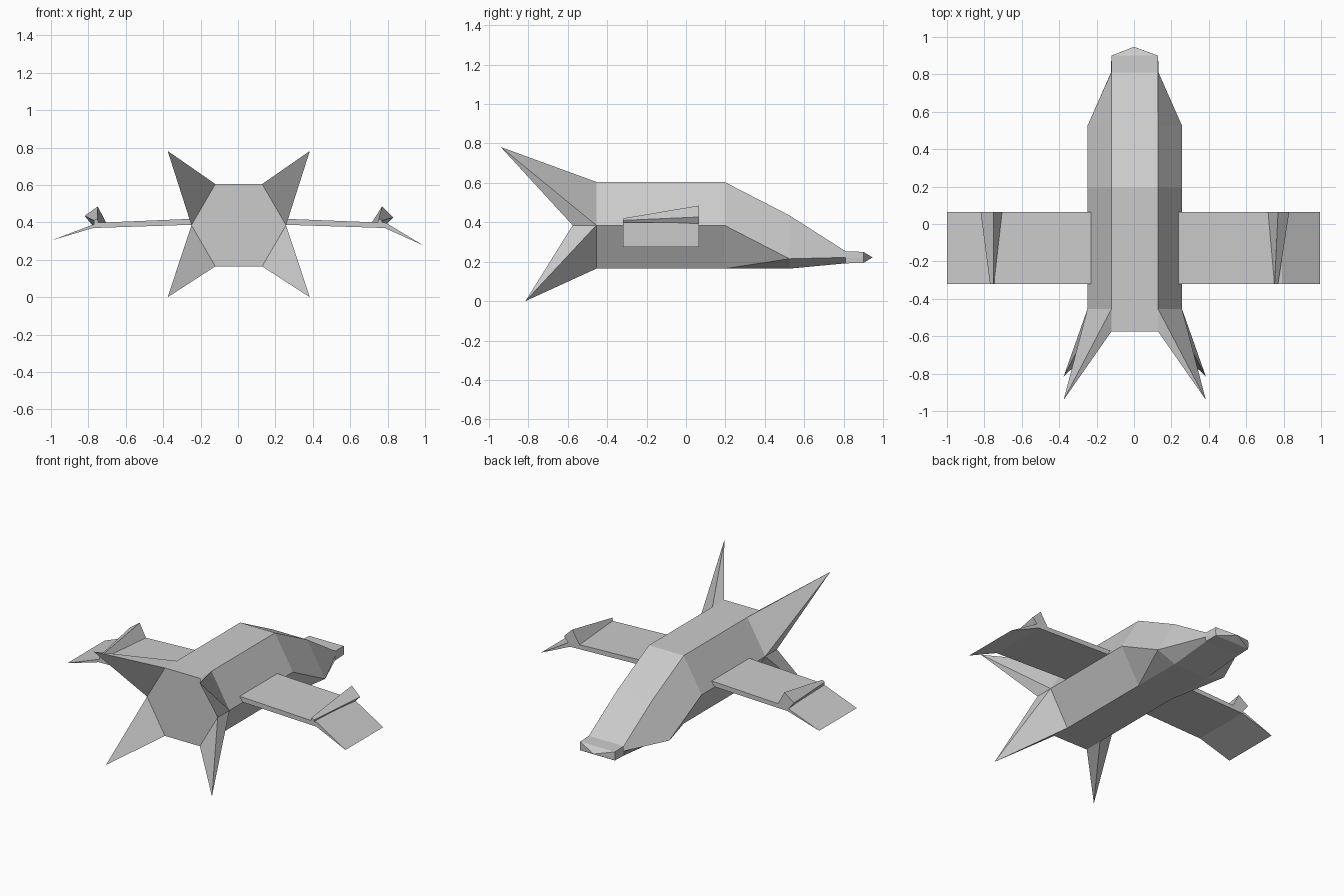
import bpy, bmesh
from mathutils import Vector

if "Cube" in bpy.data.objects:
    bpy.data.objects.remove(bpy.data.objects["Cube"])


def finish(bm, name):
    bmesh.ops.recalc_face_normals(bm, faces=bm.faces)
    mesh = bpy.data.meshes.new(name)
    bm.to_mesh(mesh)
    bm.free()
    obj = bpy.data.objects.new(name, mesh)
    bpy.context.collection.objects.link(obj)
    return obj


def loft(name, near, far):
    """Solid between two matching profiles."""
    bm = bmesh.new()
    a = [bm.verts.new(p) for p in near]
    b = [bm.verts.new(p) for p in far]
    n = len(a)
    for i in range(n):
        j = (i + 1) % n
        bm.faces.new((a[i], a[j], b[j], b[i]))
    bm.faces.new(a)
    bm.faces.new(b)
    return finish(bm, name)


# Hull: hexagonal stations (y, top half width, top z, side half width, side z, bottom z)
CX = 0.004
stations = [
    (-0.575, 0.125, 0.605, 0.253, 0.385, 0.165),
    (-0.455, 0.125, 0.605, 0.253, 0.385, 0.165),
    (0.195, 0.125, 0.605, 0.253, 0.385, 0.165),
    (0.525, 0.125, 0.435, 0.253, 0.215, 0.165),
    (0.81, 0.125, 0.253, 0.127, 0.222, 0.192),
    (0.90, 0.124, 0.25, 0.125, 0.222, 0.194),
]
bm = bmesh.new()
rings = []
for y, wt, zt, ws, zs, zb in stations:
    pts = [(wt, zt), (ws, zs), (wt, zb), (-wt, zb), (-ws, zs), (-wt, zt)]
    rings.append([bm.verts.new((CX + x, y, z)) for x, z in pts])

fin_faces = []
for k, (a, b) in enumerate(zip(rings, rings[1:])):
    for i in range(6):
        j = (i + 1) % 6
        if k == 2 and i in (1, 3):
            # creased lower cheeks
            side, low = (i, j) if i == 1 else (j, i)
            bm.faces.new((a[side], a[low], b[side]))
            bm.faces.new((a[low], b[low], b[side]))
        else:
            f = bm.faces.new((a[i], a[j], b[j], b[i]))
            if k == 0 and i in (0, 1, 3, 4):
                fin_faces.append(f)
bm.faces.new(rings[0])

# Nose point
tip = bm.verts.new((CX - 0.004, 0.947, 0.222))
for i in range(6):
    bm.faces.new((rings[-1][i], rings[-1][(i + 1) % 6], tip))

# Tail fins: rear side panels drawn out into spikes
for f in fin_faces:
    c = f.calc_center_median()
    new = bmesh.ops.poke(bm, faces=[f])["verts"][0]
    sx = 1 if c.x > CX else -1
    up = c.z > 0.385
    new.co = Vector((CX + sx * 0.38, -0.94 if up else -0.815, 0.782 if up else 0.0))
finish(bm, "hull_with_tail_fins")

# Wings with drooped tips, and a tapered pod on each
BACK, FRONT = -0.32, 0.065
wing = {
    "right": [(0.235, 0.42), (0.79, 0.398), (0.995, 0.275), (0.785, 0.37), (0.235, 0.388)],
    "left": [(-0.23, 0.42), (-0.75, 0.398), (-1.0, 0.303), (-0.775, 0.37), (-0.23, 0.388)],
}
pod_front = {
    "right": [(0.71, 0.39), (0.77, 0.485), (0.83, 0.427), (0.79, 0.385)],
    "left": [(-0.70, 0.39), (-0.75, 0.485), (-0.82, 0.435), (-0.775, 0.38)],
}
pod_back = [(0.745, 0.39), (0.752, 0.42), (0.77, 0.41), (0.768, 0.385)]


def at(profile, y, s=1):
    return [(s * x, y, z) for x, z in profile]


for side, s in (("right", 1), ("left", -1)):
    loft(side + "_wing", at(wing[side], BACK), at(wing[side], FRONT))
    loft(side + "_wing_pod", at(pod_back, BACK, s), at(pod_front[side], FRONT))
